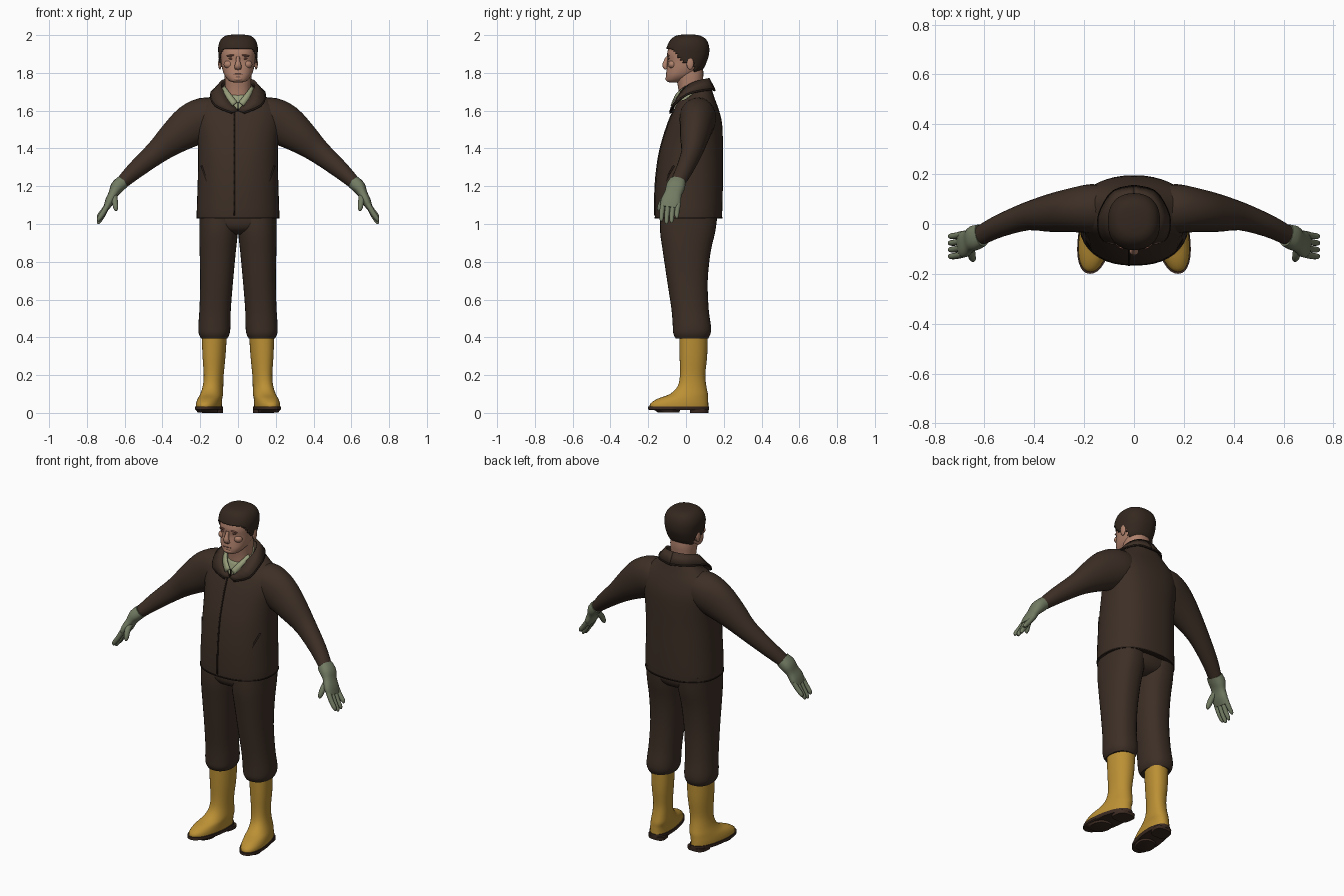
import bpy, bmesh, math
from mathutils import Vector


def material(name, rgb):
    m = bpy.data.materials.new(name)
    m.diffuse_color = (*rgb, 1)
    return m


COAT = material("brown cloth", (0.046, 0.028, 0.019))
SEAM = material("dark seam", (0.018, 0.011, 0.008))
HAIR = material("dark hair", (0.035, 0.021, 0.014))
SKIN = material("skin", (0.43, 0.22, 0.15))
SHADE = material("dark skin", (0.20, 0.085, 0.06))
SHIRT = material("pale green shirt", (0.30, 0.33, 0.19))
GLOVE = material("green glove", (0.17, 0.20, 0.125))
BOOT = material("yellow rubber", (0.50, 0.28, 0.035))
SOLE = material("dark sole", (0.045, 0.024, 0.016))


def finish(name, bm, mat, mirror=False, thick=0):
    bmesh.ops.recalc_face_normals(bm, faces=bm.faces)
    me = bpy.data.meshes.new(name)
    bm.to_mesh(me)
    bm.free()
    me.materials.append(mat)
    ob = bpy.data.objects.new(name, me)
    bpy.context.collection.objects.link(ob)
    if thick:
        mod = ob.modifiers.new("thickness", "SOLIDIFY")
        mod.thickness, mod.offset = thick, 0
    if mirror:
        ob.modifiers.new("mirror", "MIRROR").use_mirror_merge = False
    bpy.ops.object.select_all(action='DESELECT')
    ob.select_set(True)
    bpy.context.view_layer.objects.active = ob
    bpy.ops.object.shade_smooth_by_angle(angle=math.radians(45))
    return ob


def smooth_rows(rows, steps):
    """Catmull-Rom blend between rows of numbers."""
    out = []
    for i in range(len(rows) - 1):
        a, b, c, d = (rows[max(i - 1, 0)], rows[i], rows[i + 1], rows[min(i + 2, len(rows) - 1)])
        for k in range(steps):
            t = k / steps
            out.append([q + 0.5 * t * (r - p + t * (2 * p - 5 * q + 4 * r - s + t * (3 * (q - r) + s - p)))
                        for p, q, r, s in zip(a, b, c, d)])
    return out + [list(rows[-1])]


def skin_rings(rings):
    bm = bmesh.new()
    vs = [[bm.verts.new(p) for p in r] for r in rings]
    n = len(vs[0])
    for a, b in zip(vs, vs[1:]):
        for i in range(n):
            bm.faces.new((a[i], a[(i + 1) % n], b[(i + 1) % n], b[i]))
    bm.faces.new(vs[0][::-1])
    bm.faces.new(vs[-1])
    return bm


def unit_ring(n, power):
    f = lambda v: math.copysign(abs(v) ** (2 / power), v)
    return [(f(math.cos(2 * math.pi * i / n)), f(math.sin(2 * math.pi * i / n))) for i in range(n)]


def stack(rows, n=28, power=2.3, steps=3, shear=0, grow=0):
    """Level rings: z, y front, y back, x left, x right, tilt."""
    rings = []
    for z, y0, y1, x0, x1, tilt in smooth_rows(rows, steps):
        xc, yc = (x0 + x1) / 2, (y0 + y1) / 2
        rx, ry = (x1 - x0) / 2 + grow, (y1 - y0) / 2 + grow
        rings.append([(xc + u * rx + shear * (yc + v * ry), yc + v * ry, z + tilt * v)
                      for u, v in unit_ring(n, power)])
    return skin_rings(rings)


def tube(rows, n=20, steps=3, power=2):
    """Rings along a path: x, y, z, radius across, radius front to back."""
    rows = smooth_rows(rows, steps)
    pts = [Vector(r[:3]) for r in rows]
    rings = []
    for i, r in enumerate(rows):
        t = (pts[min(i + 1, len(pts) - 1)] - pts[max(i - 1, 0)]).normalized()
        v = Vector((0, 1, 0))
        v = (v - t * v.dot(t)).normalized()
        u = v.cross(t)
        rings.append([pts[i] + u * (a * r[3]) + v * (b * r[4]) for a, b in unit_ring(n, power)])
    return skin_rings(rings)


def ribbon(name, edge_a, edge_b, mat, thick, mirror=False, steps=3):
    bm = bmesh.new()
    a, b = ([bm.verts.new(p) for p in smooth_rows(e, steps)] for e in (edge_a, edge_b))
    for i in range(len(a) - 1):
        bm.faces.new((a[i], a[i + 1], b[i + 1], b[i]))
    return finish(name, bm, mat, mirror, thick)


def blob(name, centre, size, mat, mirror=False, tilt=0):
    bm = bmesh.new()
    bmesh.ops.create_uvsphere(bm, u_segments=16, v_segments=10, radius=1)
    for v in bm.verts:
        x, y, z = (c * s for c, s in zip(v.co, size))
        v.co = Vector((x, y, z + tilt * x)) + Vector(centre)
    return finish(name, bm, mat, mirror)


# Jacket body
torso = [(1.03, -.158, .185, -.213, .213, 0), (1.045, -.165, .191, -.219, .219, 0),
         (1.2, -.163, .195, -.214, .214, 0), (1.35, -.146, .195, -.211, .211, 0),
         (1.45, -.122, .195, -.215, .215, 0), (1.54, -.092, .19, -.225, .225, 0),
         (1.61, -.062, .172, -.215, .215, 0), (1.66, -.042, .15, -.165, .165, .01),
         (1.685, -.045, .13, -.12, .12, .045), (1.69, -.045, .115, -.088, .088, .07)]
finish("jacket_body", stack(torso, n=40), COAT)

# Jacket sleeves
finish("sleeves", tube([(.10, .062, 1.575, .09, .09), (.17, .062, 1.56, .112, .098),
                        (.25, .055, 1.52, .112, .088), (.34, .043, 1.455, .088, .075),
                        (.43, .03, 1.38, .063, .056), (.54, -.008, 1.288, .047, .045),
                        (.605, -.04, 1.228, .036, .04), (.625, -.048, 1.21, .032, .038)],
                       n=24), COAT, True)

# Front seam, hem line and slanted pockets follow the jacket front
front = [r for r in smooth_rows(torso[1:7], 3)]
ribbon("front_seam", [(-.024, r[1] - .001, r[0]) for r in front],
       [(-.017, r[1] - .001, r[0]) for r in front], SEAM, .006, steps=1)
finish("hem_line", stack([(1.03, -.166, .192, -.22, .22, 0), (1.037, -.167, .193, -.221, .221, 0)],
                         n=40, steps=1), SEAM)
ribbon("pockets", [(.145, -.117, 1.20), (.17, -.093, 1.26), (.188, -.065, 1.31)],
       [(.153, -.113, 1.195), (.178, -.088, 1.255), (.195, -.06, 1.305)], SEAM, .009, True)

# Folded collar and the shadowed line below it
inner = [(.002, -.078, 1.60), (.045, -.05, 1.655), (.083, -.01, 1.715),
         (.088, .045, 1.75), (.06, .1, 1.765), (0, .118, 1.77)]
outer = [(.03, -.083, 1.59), (.12, -.065, 1.63), (.142, .0, 1.685),
         (.128, .06, 1.705), (.08, .13, 1.715), (0, .15, 1.71)]
ribbon("collar", inner, outer, COAT, .014, True)
ribbon("collar_edge", [(x * .98, y, z + .004) for x, y, z in outer],
       [(x * 1.03, y * 1.03, z - .007) for x, y, z in outer], SEAM, .006, True)

# Shirt and its open collar
finish("shirt", stack([(1.64, -.062, .1, -.09, .09, .05), (1.675, -.06, .1, -.08, .08, .05),
                       (1.715, -.04, .095, -.072, .072, .035)]), SHIRT)
ribbon("shirt_collar", [(.004, -.07, 1.645), (.04, -.048, 1.69), (.07, .0, 1.73)],
       [(.03, -.078, 1.625), (.062, -.055, 1.67), (.085, -.005, 1.715)], SHIRT, .008, True)
ribbon("shirt_seam", [(-.003, -.073, 1.60), (-.003, -.069, 1.645)],
       [(.003, -.073, 1.60), (.003, -.069, 1.645)], SEAM, .006, steps=1)

# Neck and head
finish("neck", stack([(1.66, -.035, .085, -.068, .068, .03), (1.73, -.04, .088, -.068, .068, .02),
                      (1.79, -.055, .092, -.072, .072, 0), (1.83, -.06, .09, -.07, .07, 0)]), SKIN)
head = [(1.75, -.09, -.04, -.022, .022, 0), (1.758, -.103, -.015, -.046, .046, 0),
        (1.785, -.106, .04, -.07, .07, 0), (1.82, -.102, .08, -.083, .083, 0),
        (1.86, -.097, .1, -.09, .09, 0), (1.9, -.1, .112, -.094, .094, 0),
        (1.94, -.09, .112, -.094, .094, 0), (1.97, -.072, .098, -.082, .082, 0),
        (1.988, -.045, .07, -.058, .058, 0), (1.994, -.01, .035, -.02, .02, 0)]
finish("head", stack(head, n=48, steps=5), SKIN)


# Short hair: outer layer of the skull trimmed along the hairline
def hairline(y):
    if y < .045:
        return 1.925 - min(max((y + .07) / .06, 0), 1) * .075
    return 1.79


bm = stack([(1.765, .0, .045, -.06, .06, 0)] + head[2:], n=48, steps=6, grow=.007)
for v in bm.verts:
    v.co.z += .006 * max(0, (v.co.z - 1.93) / .064)
cut = [f for f in bm.faces if f.calc_center_median().z < hairline(f.calc_center_median().y)]
bmesh.ops.delete(bm, geom=cut, context='FACES')
finish("hair", bm, HAIR, thick=.006)

# Face features
finish("nose", tube([(0, -.098, 1.885, .009, .008), (0, -.106, 1.862, .011, .012),
                     (0, -.112, 1.838, .018, .014), (0, -.103, 1.822, .017, .01)], n=14), SKIN)
blob("ears", (.096, .022, 1.85), (.009, .019, .033), SKIN, True)
blob("brows", (.037, -.094, 1.892), (.024, .007, .005), SHADE, True, -.1)
blob("eyes", (.036, -.091, 1.876), (.016, .005, .005), SHADE, True)
blob("nostrils", (.009, -.109, 1.823), (.007, .008, .004), SHADE, True)
blob("lips", (0, -.101, 1.793), (.028, .006, .004), SHADE)
blob("chin", (0, -.092, 1.769), (.03, .018, .015), SKIN)
blob("cheeks", (.05, -.072, 1.845), (.026, .022, .022), SKIN, True)

# Trousers
finish("trouser_seat", stack([(1.06, -.135, .165, -.2, .2, 0), (1.0, -.135, .158, -.2, .2, 0),
                              (.965, -.115, .135, -.13, .13, 0), (.945, -.07, .09, -.06, .06, 0)]), COAT)
finish("trouser_legs", stack([(1.06, -.135, .168, .0, .205, 0), (.96, -.137, .155, .001, .205, 0),
                              (.85, -.122, .13, .012, .203, 0), (.7, -.1, .115, .026, .2, 0),
                              (.55, -.077, .12, .038, .204, 0), (.46, -.07, .132, .04, .21, 0),
                              (.42, -.067, .13, .044, .208, 0), (.395, -.055, .118, .056, .196, 0)],
                             n=32), COAT, True)

# Rubber boots with dark soles
finish("boots", stack([(.41, -.036, .115, .066, .196, 0), (.3, -.034, .112, .073, .192, 0),
                       (.2, -.032, .102, .082, .185, 0), (.14, -.045, .108, .084, .19, 0),
                       (.1, -.085, .116, .083, .2, 0), (.075, -.15, .117, .085, .208, 0),
                       (.05, -.188, .118, .085, .213, 0), (.026, -.192, .119, .085, .213, 0)],
                      n=32, shear=-.14, power=2.2), BOOT, True)
finish("soles", stack([(.034, -.2, .122, .079, .218, 0), (.018, -.2, .122, .079, .218, 0),
                       (.014, -.185, .122, .082, .214, 0)],
                      n=32, shear=-.14, steps=1, power=2.2), SOLE, True)
finish("heels", stack([(.02, .02, .12, .09, .2, 0), (0, .022, .118, .092, .198, 0)],
                      n=24, steps=1, shear=-.14, power=3), SOLE, True)
finish("forefoot_treads", stack([(.02, -.175, -.03, .09, .21, 0), (.003, -.15, -.035, .095, .2, 0)],
                                n=24, steps=1, shear=-.14), SOLE, True)

# Work gloves: cuff and palm, four fingers, thumb
finish("glove_palms", tube([(.612, -.045, 1.222, .036, .045), (.64, -.056, 1.195, .036, .05),
                            (.66, -.068, 1.16, .026, .046), (.68, -.08, 1.12, .024, .054),
                            (.697, -.086, 1.085, .016, .048)], power=2.4), GLOVE, True)
for i, name in enumerate(("index", "middle", "ring", "little")):
    y, drop = -.126 + .027 * i, (.076, .09, .085, .062)[i]
    finish(name + "_fingers", tube([(.688, y + .004, 1.105, .014, .014),
                                    (.714, y - .002, 1.105 - drop * .6, .014, .013),
                                    (.735, y - .004, 1.105 - drop, .012, .011),
                                    (.74, y - .004, 1.096 - drop * 1.07, .005, .005)], n=12),
           GLOVE, True)
finish("thumbs", tube([(.657, -.085, 1.155, .018, .018), (.652, -.122, 1.12, .016, .017),
                       (.647, -.14, 1.085, .013, .013), (.645, -.145, 1.07, .005, .005)], n=12),
       GLOVE, True)
